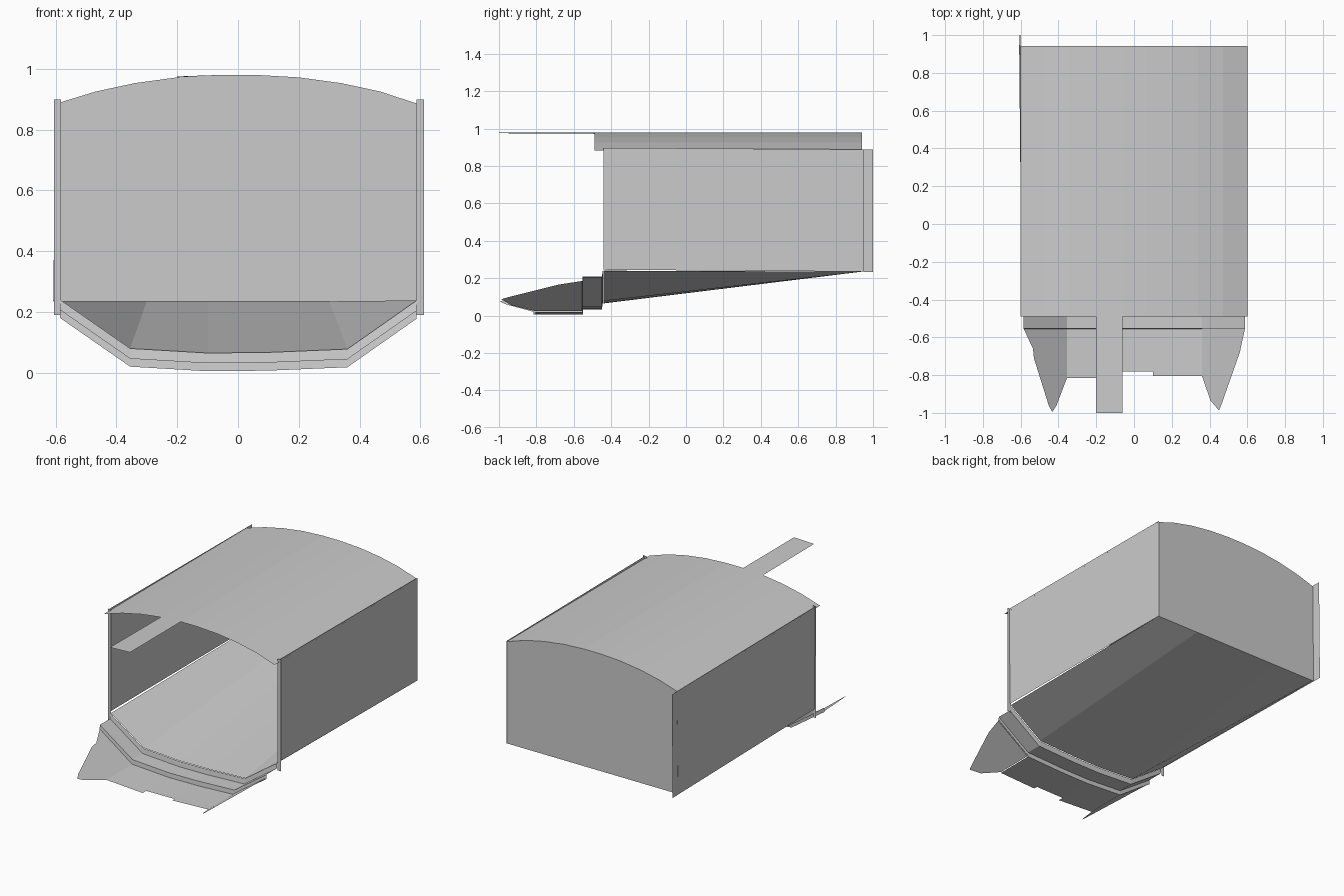
import bpy

if "Cube" in bpy.data.objects:
    bpy.data.objects.remove(bpy.data.objects["Cube"])


def make(name, verts, faces):
    mesh = bpy.data.meshes.new(name)
    mesh.from_pydata(verts, [], faces)
    mesh.update()
    ob = bpy.data.objects.new(name, mesh)
    bpy.context.collection.objects.link(ob)
    return ob


def loft(name, rows):
    """Skin quads between successive rows of equal length."""
    n = len(rows[0])
    verts = [p for row in rows for p in row]
    faces = [(r * n + i, r * n + i + 1, (r + 1) * n + i + 1, (r + 1) * n + i)
             for r in range(len(rows) - 1) for i in range(n - 1)]
    return make(name, verts, faces)


def panel(name, pts):
    return make(name, pts, [tuple(range(len(pts)))])


# Shared sections: roof arc and faceted trough
ARC = [(-0.6, 0.885), (-0.47, 0.925), (-0.34, 0.953), (-0.2, 0.972), (-0.06, 0.98),
       (0.06, 0.98), (0.2, 0.972), (0.34, 0.953), (0.47, 0.925), (0.6, 0.882)]
TROUGH = [(-0.585, 0.24), (-0.355, 0.08), (-0.1, 0.065),
          (0.1, 0.067), (0.36, 0.078), (0.588, 0.238)]


def section(y, drop=0.0):
    return [(x, y, z - drop) for x, z in TROUGH]


# Curved roof and its forward tongue
loft("roof", [[(x, y, z) for x, z in ARC] for y in (-0.49, 0.942)])
panel("roof_tongue", [(-0.2, -1, 0.975), (-0.06, -1, 0.98),
                      (-0.06, -0.49, 0.98), (-0.2, -0.49, 0.972)])

# Back wall under the arc
panel("back_wall", [(x, 0.942, z) for x, z in ARC]
      + [(0.6, 0.942, 0.235), (-0.606, 0.942, 0.235)])

# Side walls with front corner strips
for side, label in ((-1, "left"), (1, "right")):
    bottom = 0.608 if side < 0 else 0.6
    panel(label + "_wall", [(side * 0.595, -0.44, 0.245), (side * bottom, 0.948, 0.235),
                            (side * 0.6, 0.948, 0.888), (side * 0.6, -0.44, 0.897)])
    inner, outer = (-0.583, -0.606) if side < 0 else (0.587, 0.612)
    panel(label + "_front_strip", [(inner, -0.442, 0.19), (outer, -0.442, 0.19),
                                   (outer, -0.442, 0.9), (inner, -0.442, 0.9)])

# Rear flange on the left corner
panel("rear_flange", [(-0.607, 0.948, 0.233), (-0.607, 1, 0.233),
                      (-0.6, 1, 0.887), (-0.6, 0.948, 0.888)])

# Sloping floor
rear = [(x, 0.942, 0.235) for x in (-0.6, -0.3, -0.1, 0.1, 0.3, 0.6)]
loft("floor", [rear, section(-0.44)])

# Stepped lip in front of the floor
loft("front_lip", [section(-0.445), section(-0.45, 0.032),
                   section(-0.552, 0.032), section(-0.555, 0.06)])

# Apron panels of uneven length
edge = section(-0.552, 0.06)
for i, (label, y) in enumerate((("left", -0.815), ("middle", -0.78), ("right", -0.805)), 1):
    a, b = edge[i], edge[i + 1]
    panel(label + "_apron", [a, b, (b[0], y, b[2]), (a[0], y, a[2])])


# Pointed side flaps lying on the sloped trough sides
def flap(name, outline):
    panel(name, [(x, y, 0.02 + (abs(x) - 0.355) * 0.71) for x, y in outline])


flap("left_flap", [(-0.585, -0.552), (-0.535, -0.66), (-0.53, -0.71), (-0.45, -0.965),
                   (-0.432, -0.995), (-0.41, -0.96), (-0.355, -0.815), (-0.355, -0.552)])
flap("right_flap", [(0.588, -0.552), (0.56, -0.68), (0.465, -0.95), (0.45, -0.987),
                    (0.405, -0.935), (0.36, -0.805), (0.36, -0.552)])
